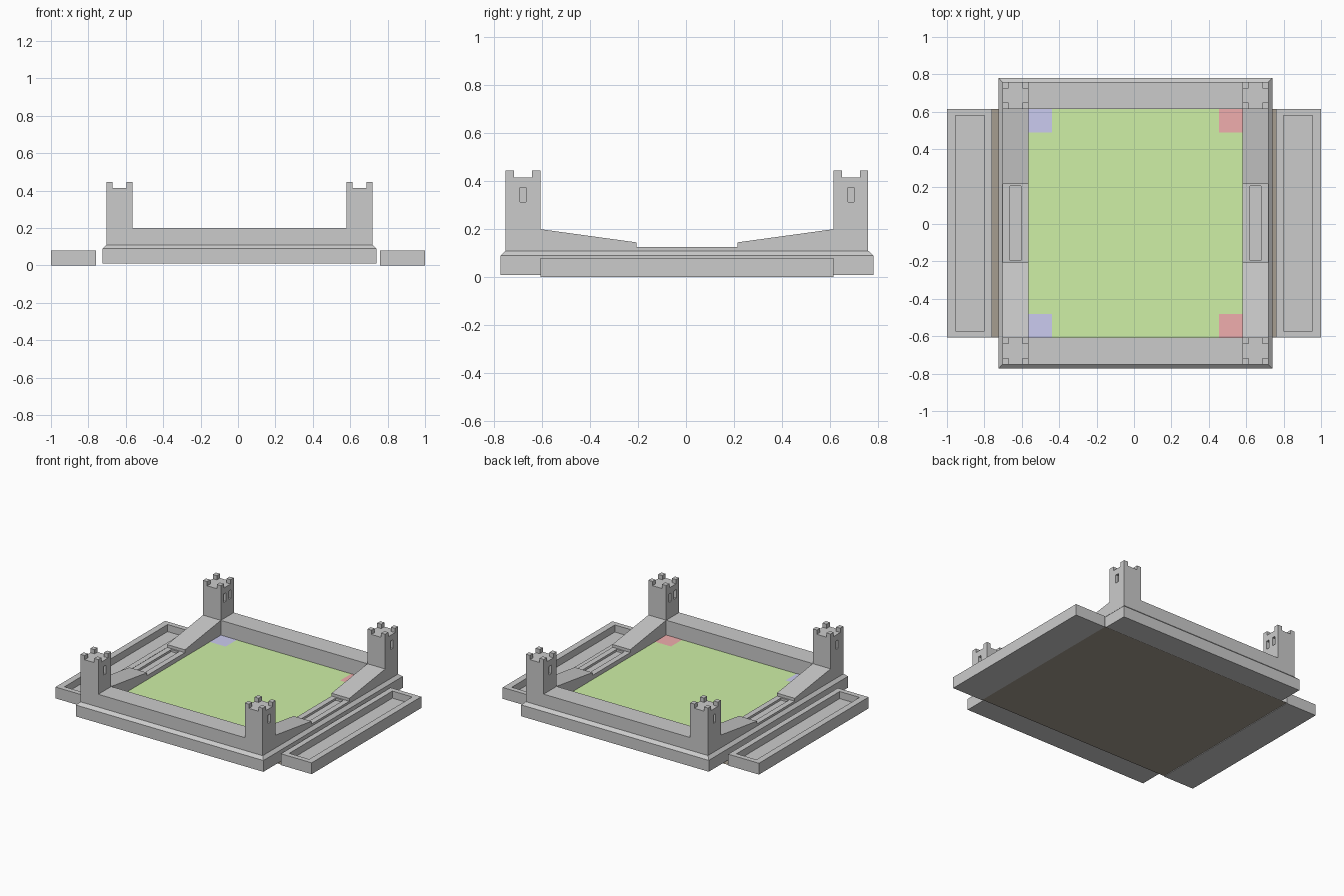
import bpy, bmesh

if "Cube" in bpy.data.objects:
    bpy.data.objects.remove(bpy.data.objects["Cube"])

CX, CY = 0.0075, 0.004          # centre of the arena
INX, INY = 0.572, 0.611         # inner half sizes of the wall ring
OUTX, OUTY = 0.711, 0.755       # outer half sizes of the wall ring


def finish(name, bm, color=None):
    bmesh.ops.recalc_face_normals(bm, faces=bm.faces)
    me = bpy.data.meshes.new(name)
    bm.to_mesh(me)
    bm.free()
    ob = bpy.data.objects.new(name, me)
    bpy.context.collection.objects.link(ob)
    if color:
        mat = bpy.data.materials.get(color[0]) or bpy.data.materials.new(color[0])
        mat.diffuse_color = (*color[1], 1)
        mat.use_nodes = True
        mat.node_tree.nodes["Principled BSDF"].inputs["Base Color"].default_value = mat.diffuse_color
        me.materials.append(mat)
    return ob


def loft(bm, rings):
    """Closed solid through rectangular rings (x0, x1, y0, y1, z)."""
    loops = []
    for x0, x1, y0, y1, z in rings:
        loops.append([bm.verts.new(p) for p in
                      ((x0, y0, z), (x1, y0, z), (x1, y1, z), (x0, y1, z))])
    for a, b in zip(loops, loops[1:]):
        for i in range(4):
            j = (i + 1) % 4
            bm.faces.new((a[i], a[j], b[j], b[i]))
    bm.faces.new(loops[0][::-1])
    bm.faces.new(loops[-1])


def box(bm, xs, ys, zs):
    loft(bm, [(min(xs), max(xs), min(ys), max(ys), z) for z in zs])


def around(hx, hy, z):
    return (CX - hx, CX + hx, CY - hy, CY + hy, z)


def plane(name, x0, x1, y0, y1, z, color):
    bm = bmesh.new()
    bm.faces.new([bm.verts.new(p) for p in
                  ((x0, y0, z), (x1, y0, z), (x1, y1, z), (x0, y1, z))])
    return finish(name, bm, color)


# Stepped base with chamfered rim and sunken floor
FIELD = 0.095
bm = bmesh.new()
loft(bm, [around(0.732, 0.777, 0.01), around(0.732, 0.777, 0.09),
          around(OUTX, OUTY, 0.11), around(INX, INY, 0.11),
          around(INX, INY, FIELD - 0.002)])
finish("base", bm)

# Green playing field and coloured corner squares
GREEN = ("green", (0.62, 0.87, 0.38))
BLUE = ("blue", (0.6, 0.6, 0.87))
RED = ("red", (0.87, 0.42, 0.42))
BROWN = ("brown", (0.38, 0.34, 0.28))
plane("field", *around(INX, INY, FIELD), GREEN)
for sx, col in ((-1, BLUE), (1, RED)):
    for sy in (-1, 1):
        xs = sorted((CX + sx * INX, CX + sx * (INX - 0.125)))
        ys = sorted((CY + sy * INY, CY + sy * (INY - 0.125)))
        plane("corner_square", *xs, *ys, FIELD + 0.001, col)

# Brown bottom sheet that shows in the gaps beside the base
plane("bottom_sheet", -0.77, 0.77, CY - INY, CY + INY, 0.004, BROWN)

# Long front and back walls
for s, name in ((-1, "front_wall"), (1, "back_wall")):
    bm = bmesh.new()
    box(bm, (CX - INX, CX + INX), (CY + s * INY, CY + s * OUTY), (FIELD, 0.2))
    finish(name, bm)

# Side walls: sloped ramps at both ends, low grooved sill in the middle
for s in (-1, 1):
    xs = sorted((CX + s * INX, CX + s * OUTX))
    for t in (-1, 1):
        bm = bmesh.new()
        prof = ((0.211, FIELD), (INY, FIELD), (INY, 0.2), (0.211, 0.145))
        f = bm.faces.new([bm.verts.new((xs[0], CY + t * y, z)) for y, z in prof])
        ext = bmesh.ops.extrude_face_region(bm, geom=[f])["geom"]
        bmesh.ops.translate(bm, vec=(xs[1] - xs[0], 0, 0),
                            verts=[v for v in ext if isinstance(v, bmesh.types.BMVert)])
        finish("side_ramp", bm)
    bm = bmesh.new()
    m = CX + s * (INX + OUTX) / 2
    y0, y1 = CY - 0.211, CY + 0.211
    groove = (m - 0.03, m + 0.03, CY - 0.2, CY + 0.2)
    loft(bm, [(*xs, y0, y1, FIELD), (*xs, y0, y1, 0.125),
              (*groove, 0.125), (*groove, 0.1)])
    finish("side_sill", bm)

# Corner towers with slit windows and four corner merlons
for sx in (-1, 1):
    for sy in (-1, 1):
        xs = (CX + sx * INX, CX + sx * OUTX)
        ys = (CY + sy * INY, CY + sy * OUTY)
        bm = bmesh.new()
        box(bm, xs, ys, (FIELD, 0.415))
        tower = finish("tower", bm)

        bm = bmesh.new()
        mid = sum(ys) / 2
        for x in xs:
            double = sx * sy < 0 and x == xs[0]
            for off in ((-0.03, 0.03) if double else (0,)):
                box(bm, (x - 0.02, x + 0.02),
                    (mid + off - 0.013, mid + off + 0.013), (0.313, 0.373))
        cutter = finish("window_cutter", bm)
        cutter.hide_render = True
        mod = tower.modifiers.new("windows", "BOOLEAN")
        mod.operation = "DIFFERENCE"
        mod.solver = "EXACT"
        mod.object = cutter
        bpy.context.view_layer.objects.active = tower
        bpy.ops.object.modifier_apply(modifier=mod.name)
        bpy.data.objects.remove(cutter)

        bm = bmesh.new()
        for x, dx in ((min(xs), 0.032), (max(xs), -0.032)):
            for y, dy in ((min(ys), 0.035), (max(ys), -0.035)):
                box(bm, (x, x + dx), (y, y + dy), (0.415, 0.445))
        finish("tower_merlons", bm)

# Side trays for loose pieces
for s, name in ((-1, "left_tray"), (1, "right_tray")):
    o = sorted((s * 0.76, s * 1.0))
    i = sorted((s * 0.8, s * 0.955))
    oy, iy = (CY - INY, CY + INY), (CY - 0.575, CY + 0.575)
    bm = bmesh.new()
    loft(bm, [(*o, *oy, 0), (*o, *oy, 0.08), (*i, *iy, 0.08), (*i, *iy, 0.03)])
    finish(name, bm)
